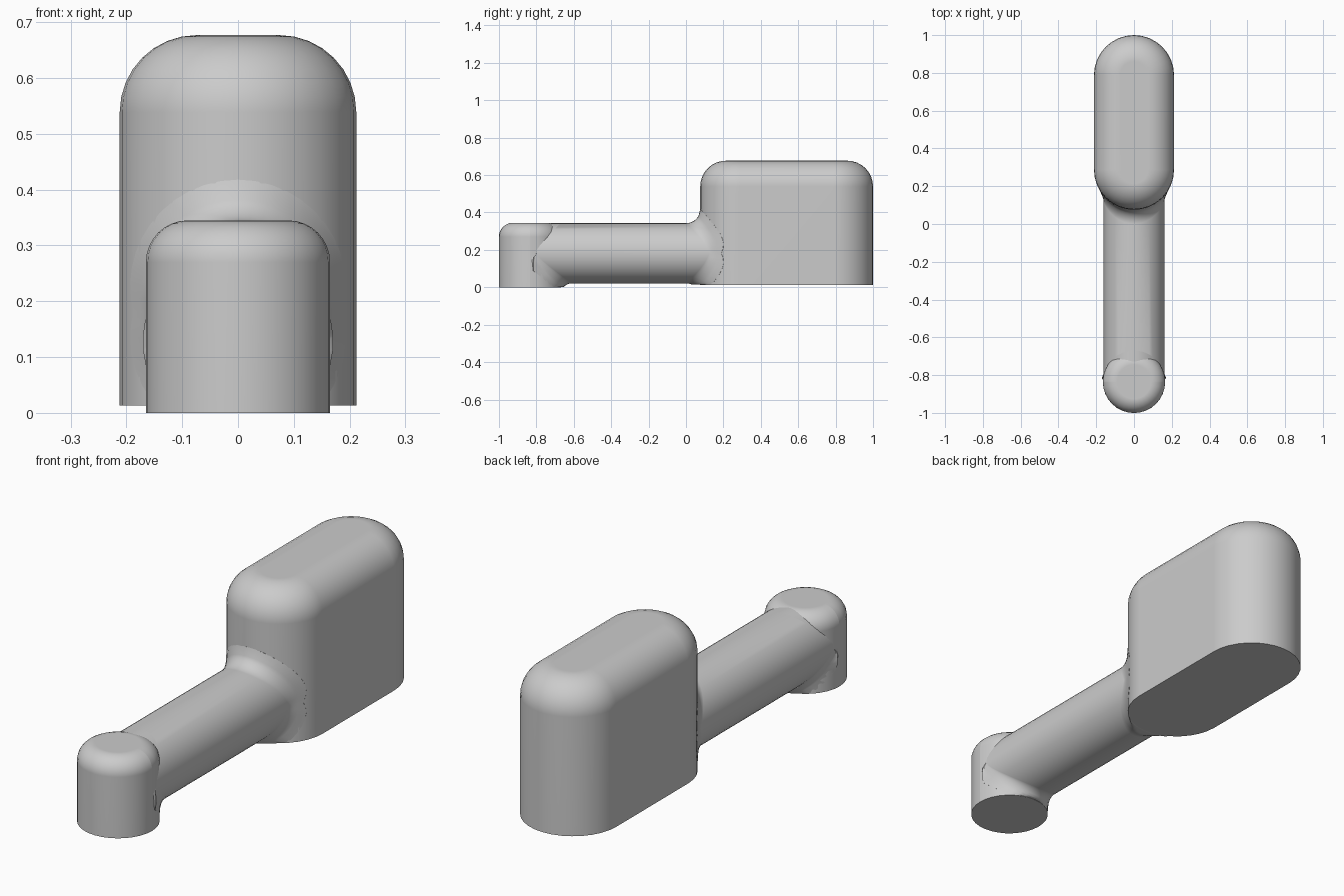
import bpy, bmesh
from math import sin, cos, pi, sqrt, radians

cube = bpy.data.objects.get("Cube")
if cube:
    bpy.data.objects.remove(cube, do_unlink=True)

grey = bpy.data.materials.new("Plain grey")
grey.use_nodes = True
grey.diffuse_color = (0.6, 0.6, 0.6, 1)
grey.node_tree.nodes["Principled BSDF"].inputs["Base Color"].default_value = (0.6, 0.6, 0.6, 1)


def loft(name, rings):
    """Skin a list of closed rings and cap both ends."""
    bm = bmesh.new()
    loops = [[bm.verts.new(p) for p in ring] for ring in rings]
    for a, b in zip(loops, loops[1:]):
        for i in range(len(a)):
            j = (i + 1) % len(a)
            bm.faces.new((a[i], a[j], b[j], b[i]))
    bm.faces.new(loops[0][::-1])
    bm.faces.new(loops[-1])
    bmesh.ops.recalc_face_normals(bm, faces=bm.faces)
    mesh = bpy.data.meshes.new(name)
    bm.to_mesh(mesh)
    bm.free()
    mesh.materials.append(grey)
    obj = bpy.data.objects.new(name, mesh)
    bpy.context.collection.objects.link(obj)
    bpy.ops.object.select_all(action="DESELECT")
    obj.select_set(True)
    bpy.context.view_layer.objects.active = obj
    bpy.ops.object.shade_smooth_by_angle(angle=radians(40))
    weighted = obj.modifiers.new("Weighted normals", "WEIGHTED_NORMAL")
    weighted.keep_sharp = True
    return obj


def capsule(radius, y_front, y_back, z, segments=16):
    """Ring of two half circles joined by straight sides."""
    ring = []
    for centre, start in ((y_back, 0), (y_front, pi)):
        for i in range(segments + 1):
            a = start + pi * i / segments
            ring.append((radius * cos(a), centre + radius * sin(a), z))
    return ring


def rounded_post(name, radius, y_front, y_back, bottom, top, bevel, steps=8):
    rings = [capsule(radius, y_front, y_back, bottom)]
    for i in range(steps + 1):
        a = pi / 2 * i / steps
        rings.append(capsule(radius - bevel * (1 - cos(a)), y_front, y_back,
                             top - bevel * (1 - sin(a))))
    return loft(name, rings)


# Tall body and small round foot
BODY_R, BODY_Y = 0.212, 0.288
FOOT_R, FOOT_Y = 0.165, -0.835
rounded_post("body", BODY_R, BODY_Y, 0.788, 0.013, 0.677, 0.138)
# A tiny straight length keeps the foot ring free of doubled points
rounded_post("foot", FOOT_R, FOOT_Y - 0.0005, FOOT_Y + 0.0005, 0, 0.345, 0.075)

# Arm between them, flared where it meets each post
ARM_R, ARM_Z, SEGMENTS, STEPS = 0.161, 0.182, 48, 8


def arm_ring(t, fillet, wall, low, up_only):
    """Ring at fillet position t: 0 is the plain tube, 1 touches the wall."""
    ring = []
    for i in range(SEGMENTS):
        a = 2 * pi * i / SEGMENTS
        s = sin(a)
        size = fillet * (0.35 + 0.65 * abs(s))
        if not up_only:
            size = fillet * max(0, -s)
        r = ARM_R + size * (1 - sqrt(max(0, 1 - t * t)))
        x, z = r * cos(a), max(low, ARM_Z + r * s)
        ring.append((x, wall(x, size * (1 - t)), z))
    return ring


def body_wall(x, gap):
    return BODY_Y - sqrt(max(0.0004, BODY_R ** 2 - x * x)) - gap


def foot_wall(x, gap):
    return FOOT_Y + sqrt(max(0.0004, FOOT_R ** 2 - x * x)) + gap


ts = [i / STEPS for i in range(STEPS + 1)]
start = [(ARM_R * cos(2 * pi * i / SEGMENTS), FOOT_Y,
          ARM_Z + ARM_R * sin(2 * pi * i / SEGMENTS)) for i in range(SEGMENTS)]
rings = [start]
rings += [arm_ring(t, 0.06, foot_wall, 0.001, False) for t in reversed(ts)]
rings += [arm_ring(t, 0.075, body_wall, 0.014, True) for t in ts]
# Tuck the last ring inside the body
rings.append([(x * 0.8, BODY_Y, ARM_Z + (z - ARM_Z) * 0.8) for x, y, z in rings[-1]])
loft("arm", rings)
